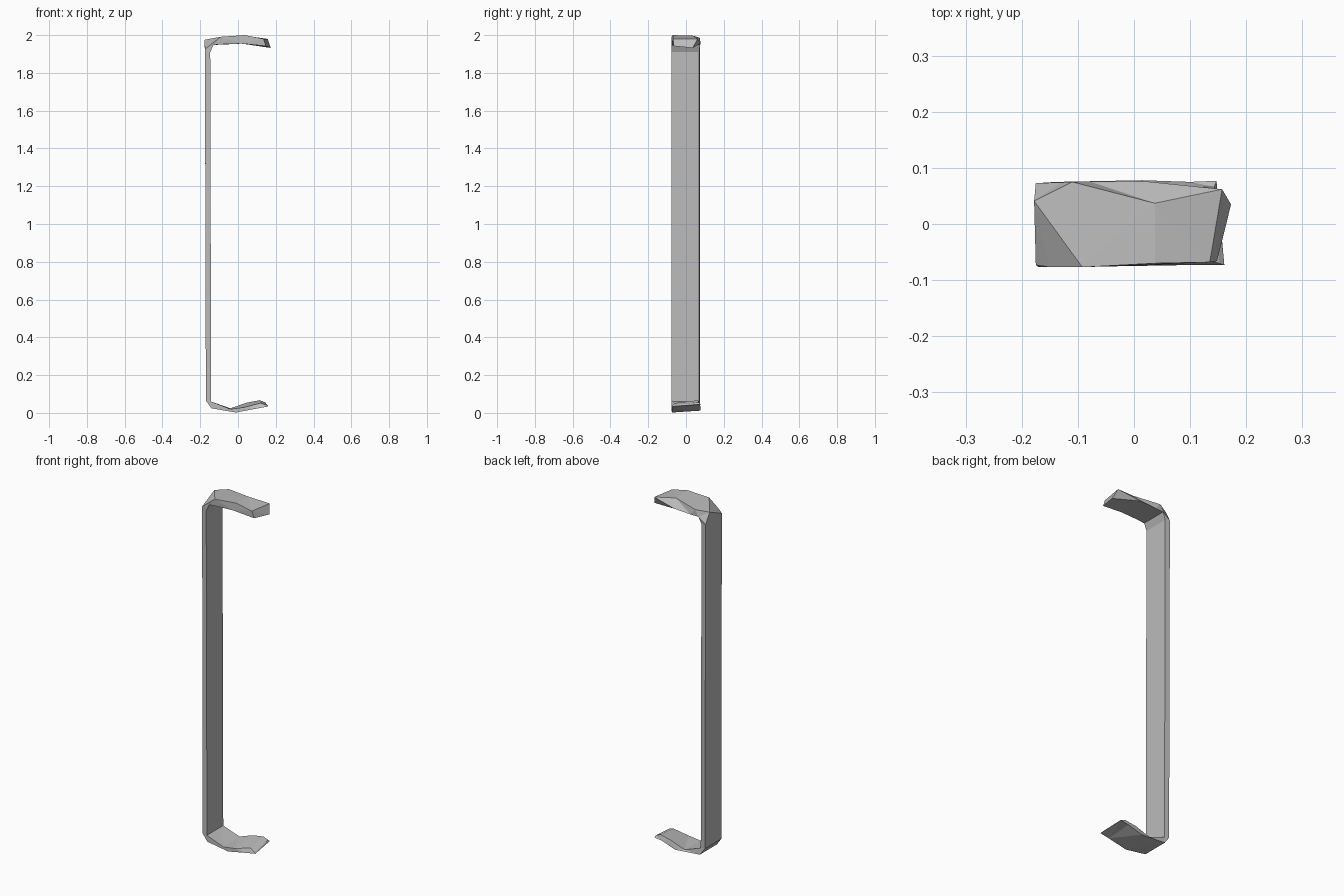
import bpy
import bmesh

steel = bpy.data.materials.new("plain grey")
steel.diffuse_color = (0.5, 0.5, 0.5, 1)

# Cross-sections along the strip, from the lower lip to the upper lip.
# Corners: outer front, outer back, inner back, inner front.
sections = [
    [(0.161, -0.073, 0.034), (0.147, 0.077, 0.046), (0.143, 0.066, 0.056), (0.152, -0.070, 0.041)],
    [(0.105, -0.073, 0.024), (0.100, 0.075, 0.040), (0.115, 0.066, 0.067), (0.120, -0.060, 0.052)],
    [(-0.01, -0.075, 0.002), (0.015, 0.078, 0.012), (0.045, 0.070, 0.054), (0.035, -0.073, 0.030)],
    [(-0.14, -0.077, 0.024), (-0.14, 0.075, 0.024), (-0.04, 0.070, 0.024), (-0.04, -0.075, 0.020)],
    [(-0.170, -0.077, 0.065), (-0.170, 0.073, 0.065), (-0.142, 0.070, 0.060), (-0.142, -0.077, 0.060)],
    [(-0.175, -0.073, 1.925), (-0.175, 0.073, 1.915), (-0.147, 0.070, 1.910), (-0.147, -0.077, 1.910)],
    [(-0.150, -0.077, 1.945), (-0.178, 0.041, 1.975), (-0.130, 0.074, 1.948), (-0.130, -0.075, 1.948)],
    [(-0.092, -0.077, 1.991), (-0.110, 0.075, 1.985), (-0.080, 0.076, 1.950), (-0.075, -0.074, 1.952)],
    [(0.037, -0.070, 2.0), (0.037, 0.037, 1.997), (0.020, 0.076, 1.955), (0.020, -0.073, 1.955)],
    [(0.135, -0.068, 1.980), (0.157, 0.062, 1.980), (0.173, 0.035, 1.932), (0.148, -0.066, 1.942)],
]

bm = bmesh.new()
rings = [[bm.verts.new(p) for p in s] for s in sections]

# Flat sides between neighbouring cross-sections
for a, b in zip(rings, rings[1:]):
    for i in range(4):
        j = (i + 1) % 4
        bm.faces.new((a[i], a[j], b[j], b[i]))

# Lip ends
bm.faces.new(rings[0])
bm.faces.new(rings[-1])
bmesh.ops.recalc_face_normals(bm, faces=bm.faces)
bmesh.ops.triangulate(bm, faces=bm.faces)

mesh = bpy.data.meshes.new("bracket_handle")
bm.to_mesh(mesh)
bm.free()
mesh.materials.append(steel)
handle = bpy.data.objects.new("bracket_handle", mesh)
bpy.context.collection.objects.link(handle)
